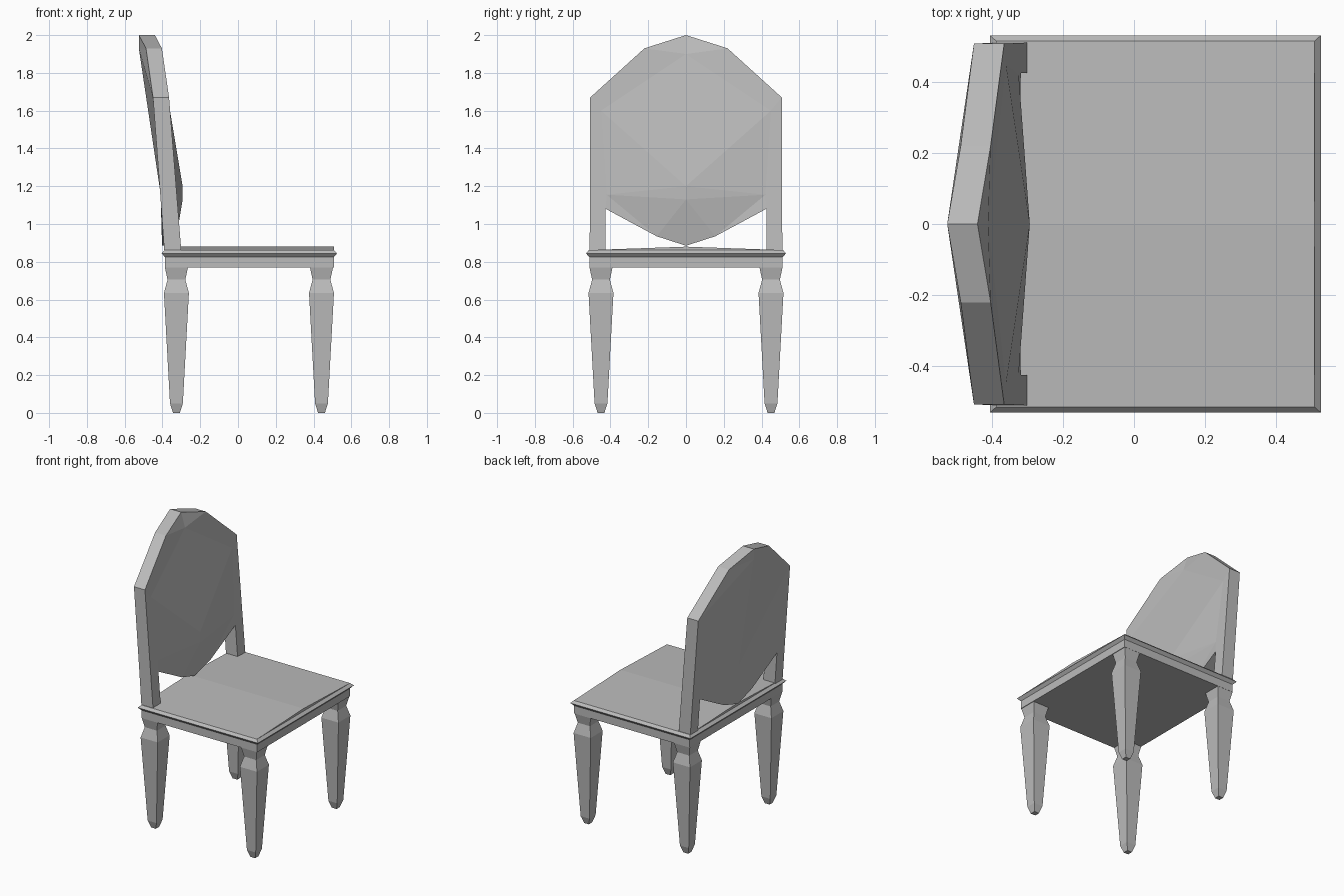
import bpy, bmesh

cube = bpy.data.objects.get("Cube")
if cube:
    bpy.data.objects.remove(cube, do_unlink=True)

# One plain grey for the whole chair
GREY = (0.5, 0.5, 0.5, 1)
grey = bpy.data.materials.new("plain grey")
grey.use_nodes = True
grey.diffuse_color = GREY
grey.node_tree.nodes["Principled BSDF"].inputs["Base Color"].default_value = GREY


def finish(name, bm):
    """Weld, orient and link a mesh as a named part."""
    bmesh.ops.remove_doubles(bm, verts=bm.verts, dist=0.0005)
    bmesh.ops.recalc_face_normals(bm, faces=bm.faces)
    mesh = bpy.data.meshes.new(name)
    bm.to_mesh(mesh)
    bm.free()
    mesh.materials.append(grey)
    obj = bpy.data.objects.new(name, mesh)
    bpy.context.collection.objects.link(obj)
    return obj


def loft(bm, cx, cy, profile):
    """Stack rectangles (z, half x, half y); return the top ring."""
    rings = []
    for z, hx, hy in profile:
        corners = ((-1, -1), (1, -1), (1, 1), (-1, 1))
        rings.append([bm.verts.new((cx + sx * hx, cy + sy * hy, z)) for sx, sy in corners])
    bm.faces.new(rings[0])
    for low, high in zip(rings, rings[1:]):
        for i in range(4):
            j = (i + 1) % 4
            bm.faces.new((low[i], low[j], high[j], high[i]))
    return rings[-1]


# Seat: apron, pointed moulding and a shallow ridged top
bm = bmesh.new()
a, b, c, d = loft(bm, 0.06, 0, [(0.77, 0.447, 0.512), (0.825, 0.447, 0.512),
                                (0.845, 0.465, 0.53), (0.862, 0.447, 0.514)])
back_ridge = bm.verts.new((a.co.x, 0, 0.88))
front_ridge = bm.verts.new((b.co.x, 0, 0.88))
for face in ((a, b, front_ridge, back_ridge), (back_ridge, front_ridge, c, d),
             (b, c, front_ridge), (d, a, back_ridge)):
    bm.faces.new(face)
finish("seat", bm)

# Four turned-in square legs
LEG = [(0, 0.018), (0.05, 0.034), (0.635, 0.066), (0.705, 0.047), (0.775, 0.062)]
for end, x in (("front", 0.442), ("back", -0.326)):
    for side, y in (("left", 0.45), ("right", -0.45)):
        bm = bmesh.new()
        loft(bm, x, y, [(z, r, r) for z, r in LEG])
        finish(f"{end}_{side}_leg", bm)

# Backrest half outline: y, z, back x, front x
OUTLINE = {
    "A": (0, 2, -0.525, -0.44), "B": (0.22, 1.93, -0.487, -0.403),
    "C": (0.507, 1.67, -0.45, -0.365), "D": (0.509, 1.08, -0.406, -0.318),
    "H": (0.51, 0.855, -0.39, -0.30), "I": (0.425, 0.855, -0.39, -0.30),
    "E": (0.425, 1.08, -0.406, -0.318), "F": (0.155, 0.935, -0.403, -0.325),
    "G": (0, 0.885, -0.402, -0.335),
}
# Inner points: padded front (P, Q, R) and hollow back (K, L)
INNER = {"P": (-0.41, 0, 1.9), "S": (-0.293, 0, 1.2), "T": (-0.293, 0, 1.13),
         "Q": (-0.324, 0.42, 1.155), "R": (-0.36, 0.45, 1.6),
         "K": (-0.525, 0, 1.93), "L": (-0.41, 0, 1.16)}
FRONT = "ABP BRP BCR CDQR DEQ DHIE PRS RQS QTS QFT QEF FGT"
BACK = "ABK BCK CLK CDL DEL DHIE EFL FGL"

bm = bmesh.new()
for side in (1, -1):
    front = {k: bm.verts.new((xf, side * y, z)) for k, (y, z, xb, xf) in OUTLINE.items()}
    back = {k: bm.verts.new((xb, side * y, z)) for k, (y, z, xb, xf) in OUTLINE.items()}
    inner = {k: bm.verts.new((x, side * y, z)) for k, (x, y, z) in INNER.items()}
    for layer, faces in ((front, FRONT), (back, BACK)):
        for face in faces.split():
            bm.faces.new([layer.get(k) or inner[k] for k in face])
    names = list(OUTLINE)
    for p, q in zip(names, names[1:]):
        bm.faces.new((front[p], front[q], back[q], back[p]))
finish("backrest", bm)
